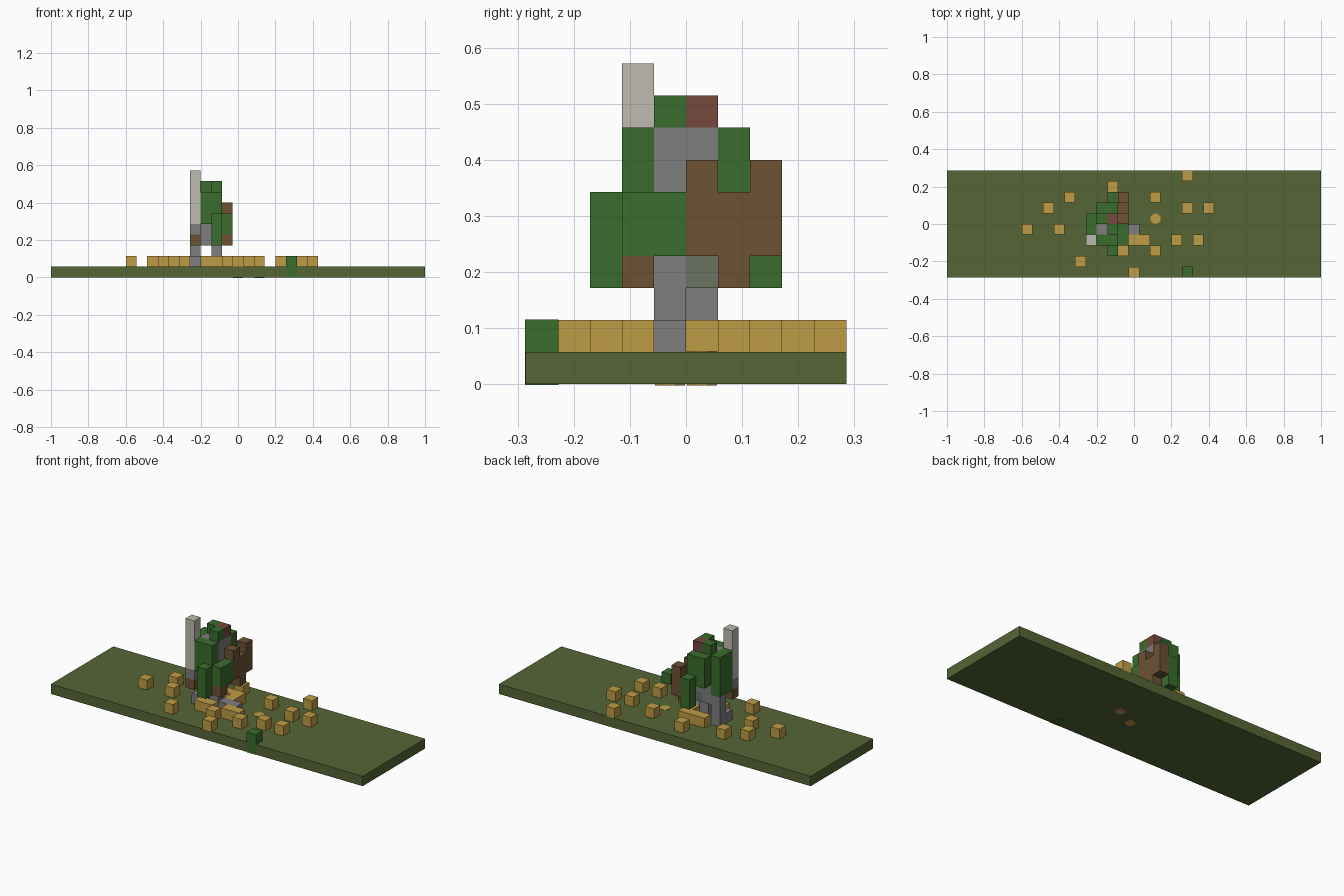
import bpy
import bmesh
import math
from mathutils import Vector, Matrix

starter = bpy.data.objects.get("Cube")
if starter:
    bpy.data.objects.remove(starter, do_unlink=True)

COLUMNS, ROWS = 35, 10
UNIT = 2 / COLUMNS
ORIGIN = Vector((-1, -ROWS * UNIT / 2, 0))


def linear(channel):
    """Turn a display channel into a linear value."""
    return channel / 12.92 if channel < 0.04 else ((channel + 0.055) / 1.055) ** 2.4


def make_material(name, code):
    color = [linear(int(code[i:i + 2], 16) / 255) for i in (0, 2, 4)] + [1]
    material = bpy.data.materials.new(name)
    material.use_nodes = True
    material.diffuse_color = color
    shader = next(n for n in material.node_tree.nodes if n.type == "BSDF_PRINCIPLED")
    shader.inputs["Base Color"].default_value = color
    return material


moss = make_material("moss_ground", "566535")
gold = make_material("straw_gold", "BF9C46")
green = make_material("cloth_green", "3A6C2D")
gray = make_material("armour_gray", "7E7E7E")
pale = make_material("pale_blade", "BEBBB0")
brown = make_material("wood_brown", "6C5134")
red = make_material("rust_red", "75483D")
sage = make_material("sage_gray", "6B7361")


def finish(name, bm, material):
    mesh = bpy.data.meshes.new(name)
    bm.to_mesh(mesh)
    bm.free()
    mesh.materials.append(material)
    obj = bpy.data.objects.new(name, mesh)
    bpy.context.collection.objects.link(obj)
    return obj


def blocks(name, material, *boxes, grow=0.0):
    """Build boxes on the block grid, each a low corner and a size in blocks."""
    bm = bmesh.new()
    for corner, size in boxes:
        size = Vector(size)
        center = ORIGIN + (Vector(corner) + size / 2) * UNIT
        scale = Matrix.Diagonal(size * UNIT + Vector((grow, grow, grow))).to_4x4()
        bmesh.ops.create_cube(bm, size=1, matrix=Matrix.Translation(center) @ scale)
    return finish(name, bm, material)


# Ground slab and the flush round studs passing through it
blocks("ground", moss, ((0, 0, 0), (COLUMNS, ROWS, 1)))
studs = bmesh.new()
for column, row in ((19, 5), (17, 4)):
    place = ORIGIN + Vector((column + 0.5, row + 0.5, 0.5)) * UNIT
    turn = Matrix.Rotation(math.pi / 8, 4, "Z")
    bmesh.ops.create_cone(studs, cap_ends=True, segments=8, radius1=UNIT * 0.5,
                          radius2=UNIT * 0.5, depth=UNIT + 0.004,
                          matrix=Matrix.Translation(place) @ turn)
finish("ground_studs", studs, gold)

# Scattered straw blocks and the bush at the front edge
scattered = ((7, 4), (9, 6), (10, 4), (11, 7), (12, 1), (15, 8), (16, 2), (17, 0),
             (19, 2), (19, 7), (21, 3), (22, 6), (22, 9), (23, 3), (24, 6))
blocks("straw_blocks", gold, *[((c, r, 1), (1, 1, 1)) for c, r in scattered])
blocks("straw_rows", gold,
       ((14, 3, 1), (2, 1, 1)), ((17, 3, 1), (2, 1, 1)),
       ((14, 6, 1), (3, 1, 1)), ((16, 5, 1), (1, 1, 1)))
blocks("bush", green, ((22, 0, 0), (1, 1, 2)), grow=0.002)

# Striding legs and feet
blocks("rear_leg", gray, ((13, 5, 1), (1, 1, 3)), ((13, 4, 1), (1, 1, 1)))
blocks("front_leg", gray, ((15, 4, 1), (1, 1, 2)), ((16, 4, 1), (2, 1, 1)))

# Torso, belt plate and head
blocks("torso", gray, ((14, 4, 3), (2, 1, 5)), ((14, 5, 4), (2, 1, 4)),
       ((14, 5, 3), (1, 1, 1)))
blocks("belt_plate", sage, ((15, 5, 3), (1, 1, 1)))
blocks("hood", green, ((15, 4, 8), (1, 1, 1)), ((14, 5, 8), (1, 1, 1)))
blocks("hood_patch", red, ((15, 5, 8), (1, 1, 1)))

# Cloak on the back, sleeves and hanging side panels on both flanks
blocks("cloak", green, ((13, 4, 4), (1, 2, 4)))
for side, sleeve_row, panel_row in (("right", 3, 2), ("left", 6, 7)):
    blocks(side + "_sleeve", green, ((14, sleeve_row, 5), (2, 1, 3)))
    blocks(side + "_side_panel", green, ((15, panel_row, 3), (1, 1, 3)))
blocks("forearm", green, ((16, 3, 4), (1, 2, 2)))
blocks("hand", brown, ((16, 3, 3), (1, 1, 1)))

# Shield with a notched top and a narrow foot
blocks("shield", brown, ((16, 5, 4), (1, 3, 2)), ((16, 6, 3), (1, 1, 1)),
       ((16, 5, 6), (1, 1, 1)), ((16, 7, 6), (1, 1, 1)))

# Upright blade with its guard and grip
blocks("blade", pale, ((13, 3, 5), (1, 1, 5)))
blocks("blade_guard", gray, ((13, 3, 4), (1, 1, 1)))
blocks("blade_grip", brown, ((13, 3, 3), (1, 1, 1)))
